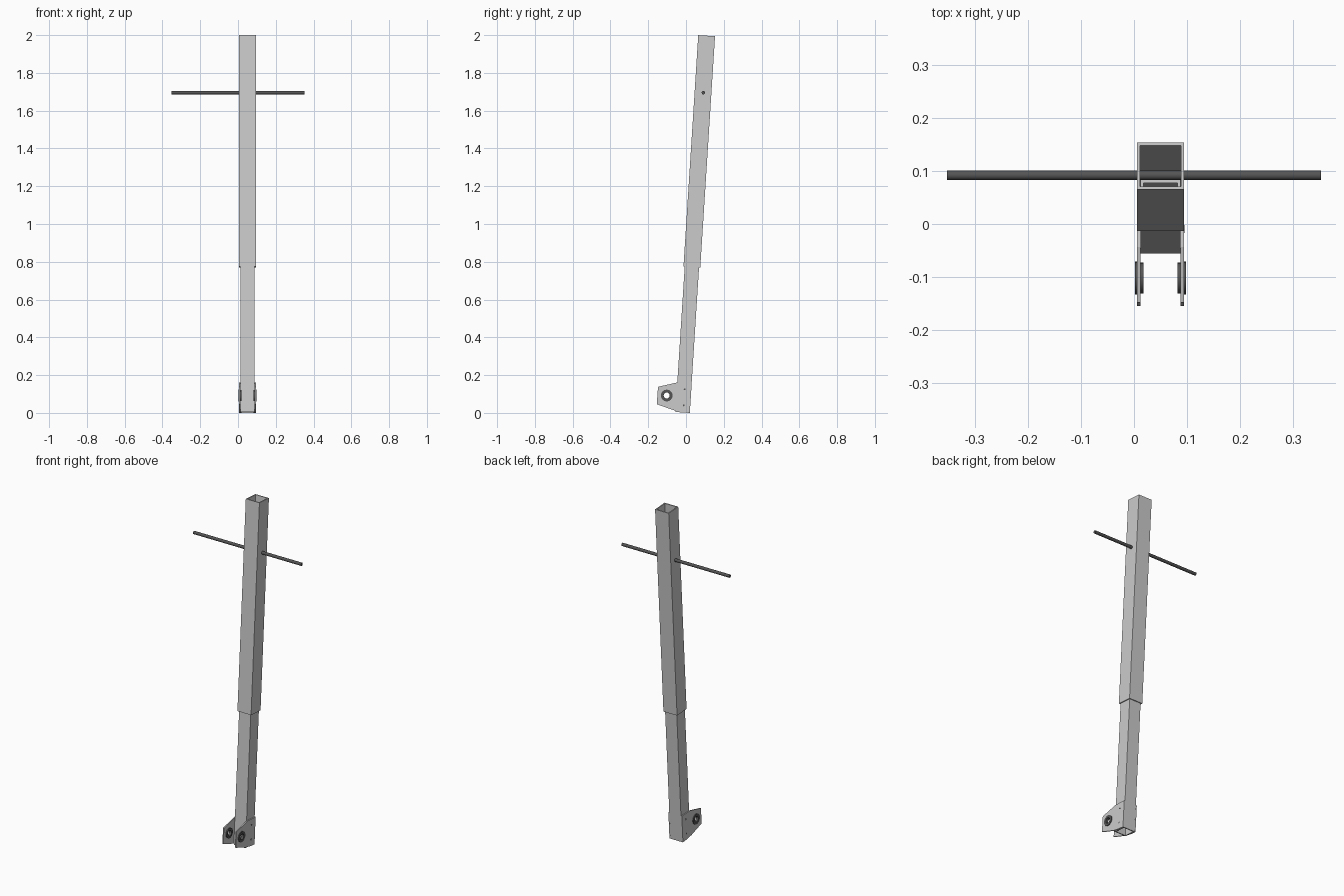
import bpy, bmesh
from math import radians, pi, cos, sin
from mathutils import Matrix, Vector

if "Cube" in bpy.data.objects:
    bpy.data.objects.remove(bpy.data.objects["Cube"])

CX = 0.05                                   # centre plane of the post
TILT = radians(-3.65)
FRAME = Matrix.Translation((CX, -0.018, 0.0024)) @ Matrix.Rotation(TILT, 4, 'X')
UPRIGHT = Matrix.Identity(4)
ALONG_X = Matrix.Rotation(pi / 2, 4, 'Y')

dark = bpy.data.materials.new("dark_steel")
dark.diffuse_color = (0.09, 0.09, 0.09, 1)
dark.use_nodes = True
dark.node_tree.nodes["Principled BSDF"].inputs["Base Color"].default_value = dark.diffuse_color


def finish(name, bm, matrix=UPRIGHT, mat=None, smooth=False):
    bmesh.ops.recalc_face_normals(bm, faces=bm.faces)
    me = bpy.data.meshes.new(name)
    bm.to_mesh(me)
    bm.free()
    me.transform(matrix)
    ob = bpy.data.objects.new(name, me)
    bpy.context.collection.objects.link(ob)
    if mat:
        me.materials.append(mat)
    if smooth:
        bpy.ops.object.select_all(action='DESELECT')
        ob.select_set(True)
        bpy.context.view_layer.objects.active = ob
        bpy.ops.object.shade_smooth_by_angle(angle=radians(40))
    return ob


def square(half):
    return [(-half, -half), (half, -half), (half, half), (-half, half)]


def circle(r, n=32):
    return [(r * cos(2 * pi * i / n), r * sin(2 * pi * i / n)) for i in range(n)]


def hollow(bm, outer, inner, z0, z1):
    """Ring-shaped extrusion between two matching profiles."""
    loops = [[bm.verts.new((x, y, z)) for x, y in p]
             for p, z in ((outer, z0), (outer, z1), (inner, z1), (inner, z0))]
    n = len(outer)
    for k in range(4):
        a, b = loops[k], loops[(k + 1) % 4]
        for i in range(n):
            j = (i + 1) % n
            bm.faces.new((a[i], a[j], b[j], b[i]))


def rod(name, r, length, centre, mat, n=24):
    bm = bmesh.new()
    bmesh.ops.create_cone(bm, cap_ends=True, segments=n, radius1=r, radius2=r, depth=length)
    return finish(name, bm, Matrix.Translation(centre) @ ALONG_X, mat, True)


# Telescoping square tubes
for name, half, z0, z1 in (("lower_tube", 0.038, 0.0, 1.0),
                           ("upper_tube", 0.0445, 0.772, 1.9985)):
    bm = bmesh.new()
    hollow(bm, square(half), square(half - 0.006), z0, z1)
    finish(name, bm, FRAME)

# Cross handle through the upper tube
rod("handle_bar", 0.009, 0.704, (0, 0.092, 1.695), dark)

# Foot plates, bushings and bolts, mirrored about the post
PLATE = [(-0.043, 0.162), (-0.148, 0.138), (-0.155, 0.046),
         (-0.062, 0.013), (-0.015, 0.0035), (0.02, 0.0), (0.0305, 0.158)]
AXLE = (-0.102, 0.092)
for side, label in ((-1, "left"), (1, "right")):
    # plate with a bore for the bushing
    bm = bmesh.new()
    face = bm.faces.new([bm.verts.new((CX + side * 0.038, y, z)) for y, z in PLATE])
    ext = bmesh.ops.extrude_face_region(bm, geom=[face])
    bmesh.ops.translate(bm, vec=(side * 0.006, 0, 0),
                        verts=[v for v in ext["geom"] if isinstance(v, bmesh.types.BMVert)])
    plate = finish(label + "_foot_plate", bm)
    cutter = rod(label + "_bore_cutter", 0.025, 0.05, (CX + side * 0.041, *AXLE), None, 32)
    cutter.hide_render = True
    cutter.hide_set(True)
    mod = plate.modifiers.new("bore", 'BOOLEAN')
    mod.object = cutter
    mod.solver = 'EXACT'
    bpy.context.view_layer.update()
    dg = bpy.context.evaluated_depsgraph_get()
    plate.data = bpy.data.meshes.new_from_object(plate.evaluated_get(dg))
    plate.modifiers.clear()
    bpy.data.objects.remove(cutter)

    # flanged bushing
    at = Matrix.Translation((CX, *AXLE)) @ Matrix.Rotation(side * pi / 2, 4, 'Y')
    bm = bmesh.new()
    hollow(bm, circle(0.031), circle(0.016), 0.044, 0.048)
    hollow(bm, circle(0.025), circle(0.016), 0.038, 0.044)
    hollow(bm, circle(0.029), circle(0.016), 0.032, 0.038)
    finish(label + "_bushing", bm, at, dark, True)

    # small bolts holding the plate to the tube
    for i, (y, z) in enumerate(((-0.012, 0.04), (-0.007, 0.125))):
        rod(f"{label}_bolt_{i + 1}", 0.005, 0.008, (CX + side * 0.0408, y, z), dark, 12)
